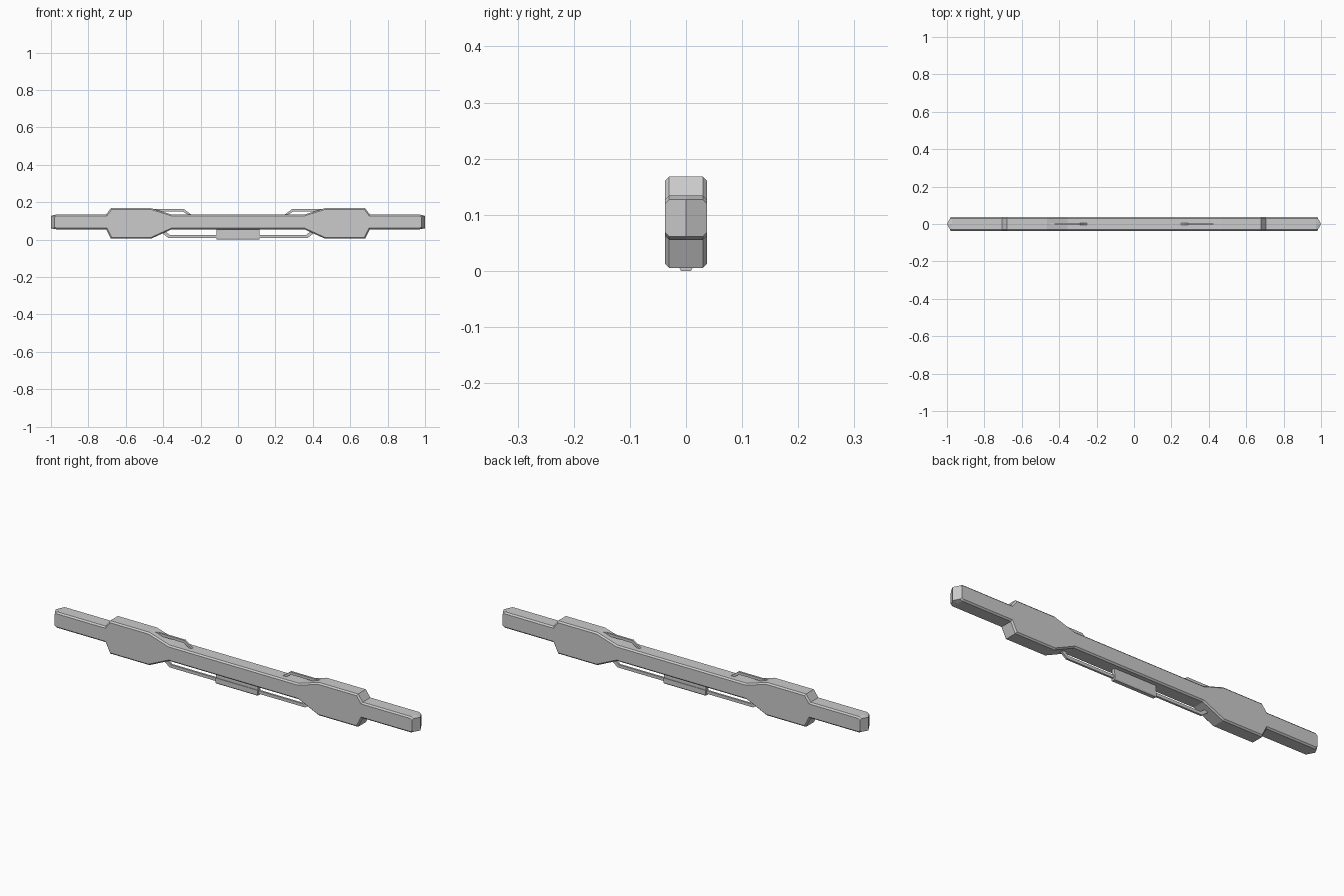
import bpy, bmesh

if "Cube" in bpy.data.objects:
    bpy.data.objects.remove(bpy.data.objects["Cube"])


def loft(name, rings):
    """Skin a list of equal-length point loops and cap both ends."""
    bm = bmesh.new()
    loops = [[bm.verts.new(p) for p in ring] for ring in rings]
    n = len(loops[0])
    for a, b in zip(loops, loops[1:]):
        for i in range(n):
            j = (i + 1) % n
            bm.faces.new((a[i], a[j], b[j], b[i]))
    bm.faces.new(loops[0])
    bm.faces.new(loops[-1])
    bmesh.ops.recalc_face_normals(bm, faces=bm.faces)
    me = bpy.data.meshes.new(name)
    bm.to_mesh(me)
    bm.free()
    ob = bpy.data.objects.new(name, me)
    bpy.context.collection.objects.link(ob)
    return ob


# Main bar: half outline of top and bottom edges, mirrored in x
top = [(0.355, 0.134), (0.465, 0.168), (0.68, 0.168), (0.705, 0.134), (0.972, 0.134), (1.0, 0.127)]
bottom = [(1.0, 0.061), (0.972, 0.055), (0.705, 0.055), (0.68, 0.005), (0.465, 0.005), (0.355, 0.055)]
half = top + bottom
HALF_W, CHAMFER, TAPER = 0.037, 0.007, 0.02


def body_ring(y):
    inset = max(0, abs(y) - (HALF_W - CHAMFER))
    right = []
    for i, (x, z) in enumerate(half):
        if x == 1.0:                      # wedge shaped tips
            x -= TAPER * abs(y) / HALF_W
        elif 0.6 < x < 0.8:               # chamfer on the steep shoulders
            x -= inset * 0.6
        z += -inset if i < len(top) else inset
        right.append((x, y, z))
    return right + [(-x, y, z) for x, y, z in reversed(right)]


w = HALF_W - CHAMFER
loft("main_bar", [body_ring(y) for y in (-HALF_W, -w, 0, w, HALF_W)])


# Thin rails: flat ribbons following a path in the xz plane
def rail(name, outer, inner, width):
    for side, s in (("left", -1), ("right", 1)):
        outline = outer + inner[::-1]
        loft(f"{name}_{side}", [[(s * x, y, z) for x, z in outline] for y in (-width, width)])


rail("top_rail",
     [(0.48, 0.164), (0.29, 0.164), (0.245, 0.130)],
     [(0.48, 0.151), (0.296, 0.151), (0.262, 0.130)], 0.005)
rail("bottom_rail",
     [(0.0, 0.009), (0.372, 0.009), (0.415, 0.042)],
     [(0.0, 0.024), (0.363, 0.024), (0.395, 0.048)], 0.005)

# Centre grip: narrow upper block and chamfered lower block
def block(name, x, sections):
    ring = sections + [(-y, z) for y, z in reversed(sections)]
    loft(name, [[(s * x, y, z) for y, z in ring] for s in (-1, 1)])


block("grip_upper", 0.115, [(0.009, 0.056), (0.009, 0.027)])
block("grip_lower", 0.115, [(0.012, 0.028), (0.012, 0.006), (0.009, 0.0)])
